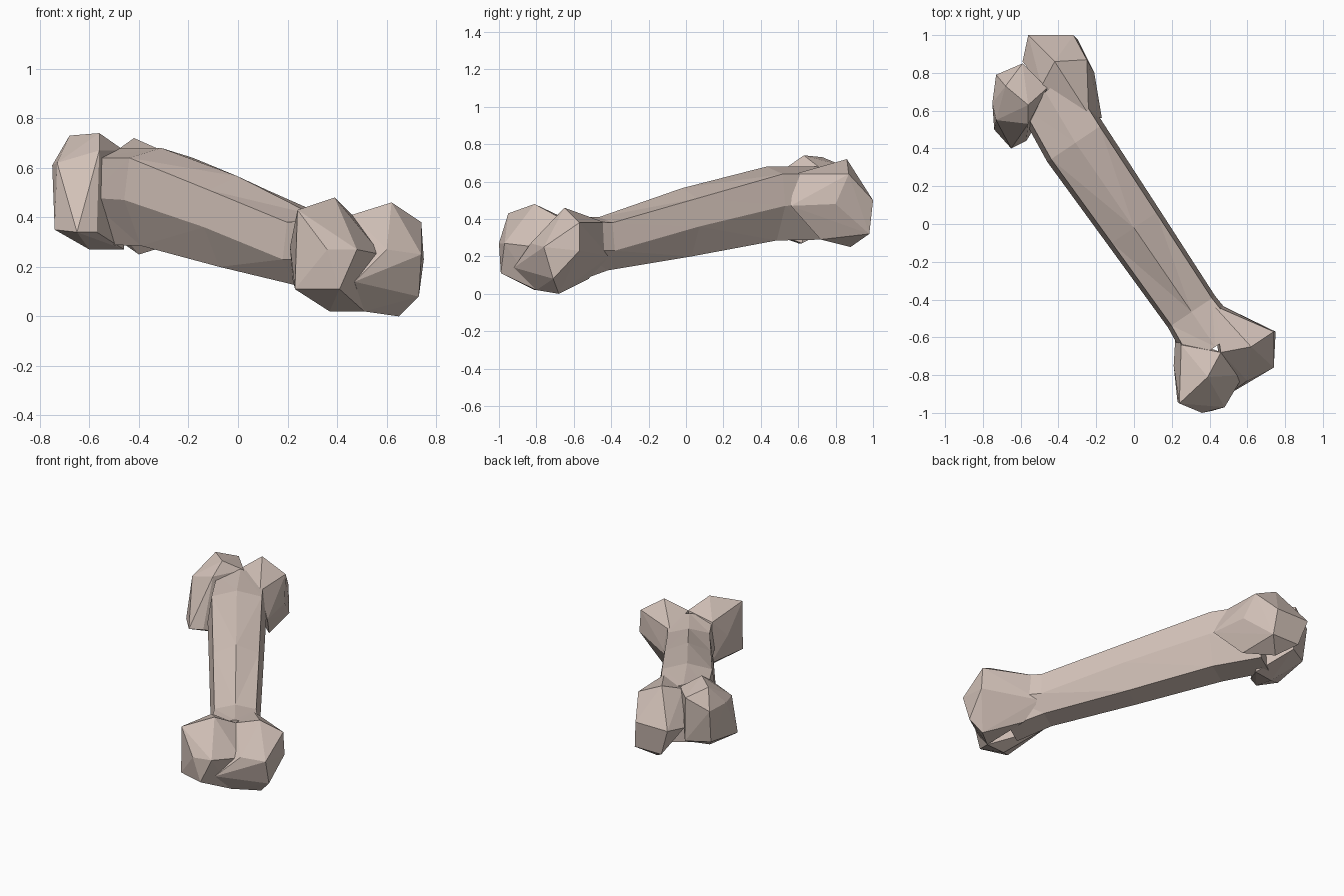
import bpy
import bmesh
from mathutils import Vector

default_cube = bpy.data.objects.get("Cube")
if default_cube:
    bpy.data.objects.remove(default_cube, do_unlink=True)

# One pale bone colour
BONE_COLOUR = (0.64, 0.53, 0.475, 1.0)
bone_material = bpy.data.materials.new("pale_bone")
bone_material.use_nodes = True
bone_material.diffuse_color = BONE_COLOUR
bone_material.node_tree.nodes["Principled BSDF"].inputs["Base Color"].default_value = BONE_COLOUR


def finish_object(name, bm):
    """Turn a bmesh into a flat-shaded object with the bone material."""
    bmesh.ops.recalc_face_normals(bm, faces=bm.faces)
    mesh = bpy.data.meshes.new(name)
    bm.to_mesh(mesh)
    bm.free()
    mesh.materials.append(bone_material)
    obj = bpy.data.objects.new(name, mesh)
    bpy.context.scene.collection.objects.link(obj)
    return obj


def make_knob(name, corners):
    """Faceted lump wrapped around a few corners given in hundredths."""
    bm = bmesh.new()
    for corner in corners:
        bm.verts.new(Vector(corner) / 100)
    hull = bmesh.ops.convex_hull(bm, input=bm.verts)
    leftovers = set(hull["geom_interior"]) | set(hull["geom_unused"])
    loose = [v for v in leftovers if isinstance(v, bmesh.types.BMVert)]
    bmesh.ops.delete(bm, geom=loose, context="VERTS")
    return finish_object(name, bm)


def make_shaft(name, stations, side):
    """Loft seven-sided sections: centre x, y, half width, and four heights."""
    bm = bmesh.new()
    rings = []
    for x, y, half, top, shoulder, flank, bottom in stations:
        section = [(0, top), (0.86, shoulder), (1, flank), (0.55, bottom),
                   (-0.55, bottom), (-1, flank), (-0.86, shoulder)]
        ring = []
        for across, height in section:
            position = Vector((x, y, 0)) + side * across * half
            position.z = height
            ring.append(bm.verts.new(position))
        rings.append(ring)
    for lower, upper in zip(rings, rings[1:]):
        count = len(lower)
        for i in range(count):
            j = (i + 1) % count
            bm.faces.new((lower[i], lower[j], upper[j], upper[i]))
    bm.faces.new(rings[0])
    bm.faces.new(rings[-1])
    bmesh.ops.triangulate(bm, faces=bm.faces)
    return finish_object(name, bm)


# Long shaft, rising towards the back
bone = make_shaft("bone", [
    (0.43, -0.65, 0.17, 0.41, 0.39, 0.23, 0.06),
    (0.305, -0.465, 0.15, 0.41, 0.38, 0.23, 0.125),
    (0, -0.02, 0.165, 0.565, 0.51, 0.36, 0.2),
    (-0.31, 0.43, 0.18, 0.68, 0.64, 0.47, 0.285),
    (-0.47, 0.7, 0.17, 0.68, 0.64, 0.48, 0.29),
], Vector((0.83, 0.56, 0)))

# Knobs at the low front end
front_right_knob = make_knob("front_right_knob", [
    (39, -81, 48), (24, -95, 43), (36, -100, 27), (48, -97, 27),
    (21, -75, 28), (23, -94, 11), (41, -99, 11), (37, -81, 2),
    (46, -68, 41), (25, -64, 40), (51, -80, 2), (22, -58, 15),
    (58, -80, 25),
])
front_left_knob = make_knob("front_left_knob", [
    (62, -65, 46), (74, -57, 38), (75, -57, 23), (73, -71, 8),
    (74, -76, 25), (60, -83, 27), (65, -68, 0), (51, -80, 2),
    (46, -68, 41), (42, -43, 38), (42, -41, 20), (45, -52, 8),
    (47, -92, 14),
])

# Knobs at the raised back end
back_right_knob = make_knob("back_right_knob", [
    (-56, 63, 74), (-68, 73, 73), (-59, 85, 68), (-73, 79, 60),
    (-75, 64, 61), (-73, 55, 62), (-56, 53, 67), (-74, 50, 35),
    (-65, 40, 34), (-57, 44, 34), (-60, 60, 27), (-46, 62, 27),
    (-72, 76, 38), (-58, 84, 38), (-46, 72, 67),
])
back_left_knob = make_knob("back_left_knob", [
    (-42, 86, 72), (-56, 100, 50), (-32, 100, 50), (-25, 87, 64),
    (-21, 80, 48), (-30, 98, 32), (-50, 98, 32), (-40, 88, 25),
    (-27, 72, 29), (-49, 73, 67), (-59, 86, 48), (-24, 58, 64),
    (-17, 56, 47),
])

# Fuse the knobs with the shaft into one solid
for knob in (front_right_knob, front_left_knob, back_right_knob, back_left_knob):
    knob.hide_render = True
    knob.hide_viewport = True
    fuse = bone.modifiers.new("fuse_" + knob.name, "BOOLEAN")
    fuse.operation = "UNION"
    fuse.solver = "EXACT"
    fuse.object = knob
